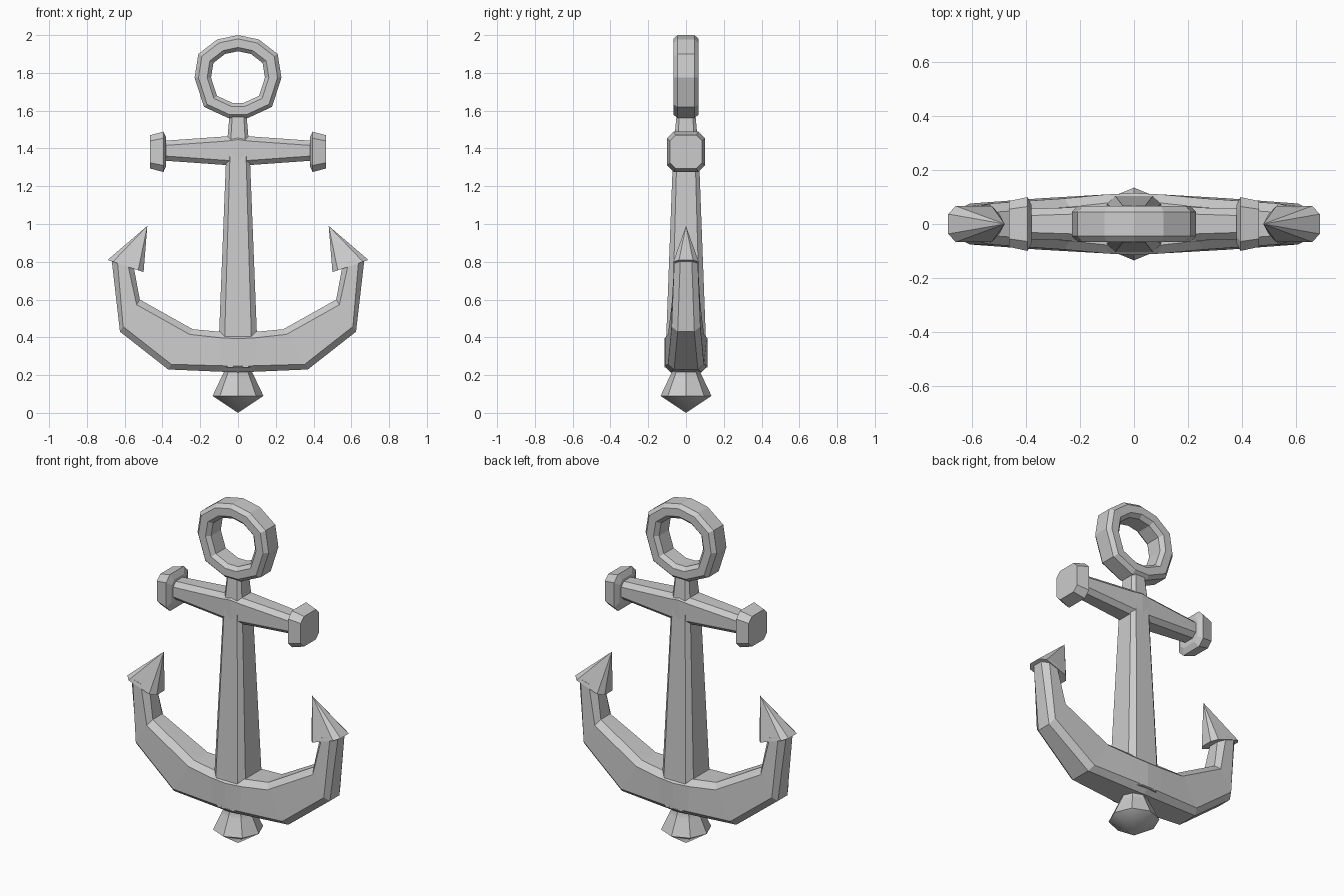
import bpy, bmesh
from math import sin, cos, pi
from mathutils import Vector

if "Cube" in bpy.data.objects:
    bpy.data.objects.remove(bpy.data.objects["Cube"])


def section(a, b, hy, c):
    """Chamfered rectangle spanning a to b (x, z points), half depth hy, chamfer c."""
    a, b = Vector((a[0], 0, a[1])), Vector((b[0], 0, b[1]))
    mid, half = (a + b) / 2, (b - a) / 2
    h = half.length
    u = half.normalized()
    c = min(c, h * 0.6, hy * 0.6)
    pts = [(h, hy - c), (h - c, hy), (c - h, hy), (-h, hy - c),
           (-h, c - hy), (c - h, -hy), (h - c, -hy), (h, c - hy)]
    return [mid + u * p + Vector((0, q, 0)) for p, q in pts]


def loft(name, rings, start=True, end=True, tip=None, loop=False, mirror=False):
    """Skin rings of points, closing the ends with caps, a tip or a loop."""
    bm = bmesh.new()
    rows = [[bm.verts.new(p) for p in r] for r in rings]
    n = len(rows[0])
    pairs = list(zip(rows, rows[1:])) + ([(rows[-1], rows[0])] if loop else [])
    for r, s in pairs:
        for i in range(n):
            j = (i + 1) % n
            bm.faces.new((r[i], r[j], s[j], s[i]))
    if start and not loop:
        bm.faces.new(rows[0])
    if tip:
        t = bm.verts.new(tip)
        for i in range(n):
            bm.faces.new((rows[-1][i], rows[-1][(i + 1) % n], t))
    elif end and not loop:
        bm.faces.new(rows[-1])
    bmesh.ops.recalc_face_normals(bm, faces=bm.faces)
    if not start and not loop:
        # open end sits on the mirror plane: make sure normals face outwards
        ctr = sum((v.co for v in rows[0]), Vector()) / n
        f = rows[0][0].link_faces[0]
        if f.normal.dot(f.calc_center_median() - ctr) < 0 and \
                rows[-1][0].co.x > 0 and bm.calc_volume(signed=True) < 0:
            bmesh.ops.reverse_faces(bm, faces=bm.faces)
    me = bpy.data.meshes.new(name)
    bm.to_mesh(me)
    bm.free()
    ob = bpy.data.objects.new(name, me)
    bpy.context.collection.objects.link(ob)
    if mirror:
        m = ob.modifiers.new("mirror", 'MIRROR')
        m.use_axis[0] = True
    return ob


# Ring at the top: eleven sides, chamfered cross-section
half = [(0.11, 1.977), (0.21, 1.90), (0.23, 1.775), (0.18, 1.62), (0.05, 1.56)]
outline = [(0, 2.0)] + half + [(-x, z) for x, z in reversed(half)]
cz = 1.775
prof = [(1.0, 0.045), (0.91, 0.067), (0.71, 0.067), (0.62, 0.045),
        (0.62, -0.045), (0.71, -0.067), (0.91, -0.067), (1.0, -0.045)]
loft("top_ring", [[(x * k, y, cz + (z - cz) * k) for k, y in prof]
                  for x, z in outline], loop=True)

# Tapered shank
loft("shank", [section((-w, z), (w, z), d, c) for z, w, d, c in [
    (0.24, 0.085, 0.113, 0.03), (0.42, 0.10, 0.104, 0.03),
    (1.38, 0.062, 0.068, 0.02), (1.58, 0.045, 0.05, 0.015)]])

# Cross bar and its end knobs
loft("stock", [section((x, 1.388 - h), (x, 1.388 + h), d, c) for x, h, d, c in [
    (0, 0.084, 0.07, 0.025), (0.06, 0.076, 0.067, 0.025),
    (0.40, 0.052, 0.056, 0.025)]], start=False, mirror=True)
loft("stock_knob", [section((x, 1.382 - h), (x, 1.382 + h), d, c) for x, h, d, c in [
    (0.38, 0.075, 0.07, 0.025), (0.395, 0.107, 0.10, 0.035),
    (0.465, 0.088, 0.085, 0.03)]], mirror=True)

# Curved arms: outer edge, inner edge, half depth
loft("arms", [section(a, b, d, 0.032) for a, b, d in [
    ((0, 0.215), (0, 0.425), 0.115),
    ((0.09, 0.218), (0.10, 0.43), 0.11),
    ((0.37, 0.23), (0.24, 0.443), 0.095),
    ((0.625, 0.43), (0.52, 0.60), 0.076),
    ((0.67, 0.82), (0.555, 0.79), 0.062)]], start=False, mirror=True)

# Pointed flukes
loft("fluke", [section((0.69, 0.81), (0.50, 0.745), 0.067, 0.03)],
     tip=(0.48, 0, 0.99), mirror=True)

# Pointed crown at the bottom
crown = loft("crown_point", [
    [(r * cos(i * pi / 4), r * sin(i * pi / 4), z) for i in range(8)]
    for z, r in [(0.27, 0.09), (0.215, 0.075), (0.18, 0.092), (0.09, 0.135)]],
    tip=(0, 0, 0.0))
bpy.context.view_layer.objects.active = crown
crown.select_set(True)
bpy.ops.object.shade_smooth_by_angle(angle=0.7)
